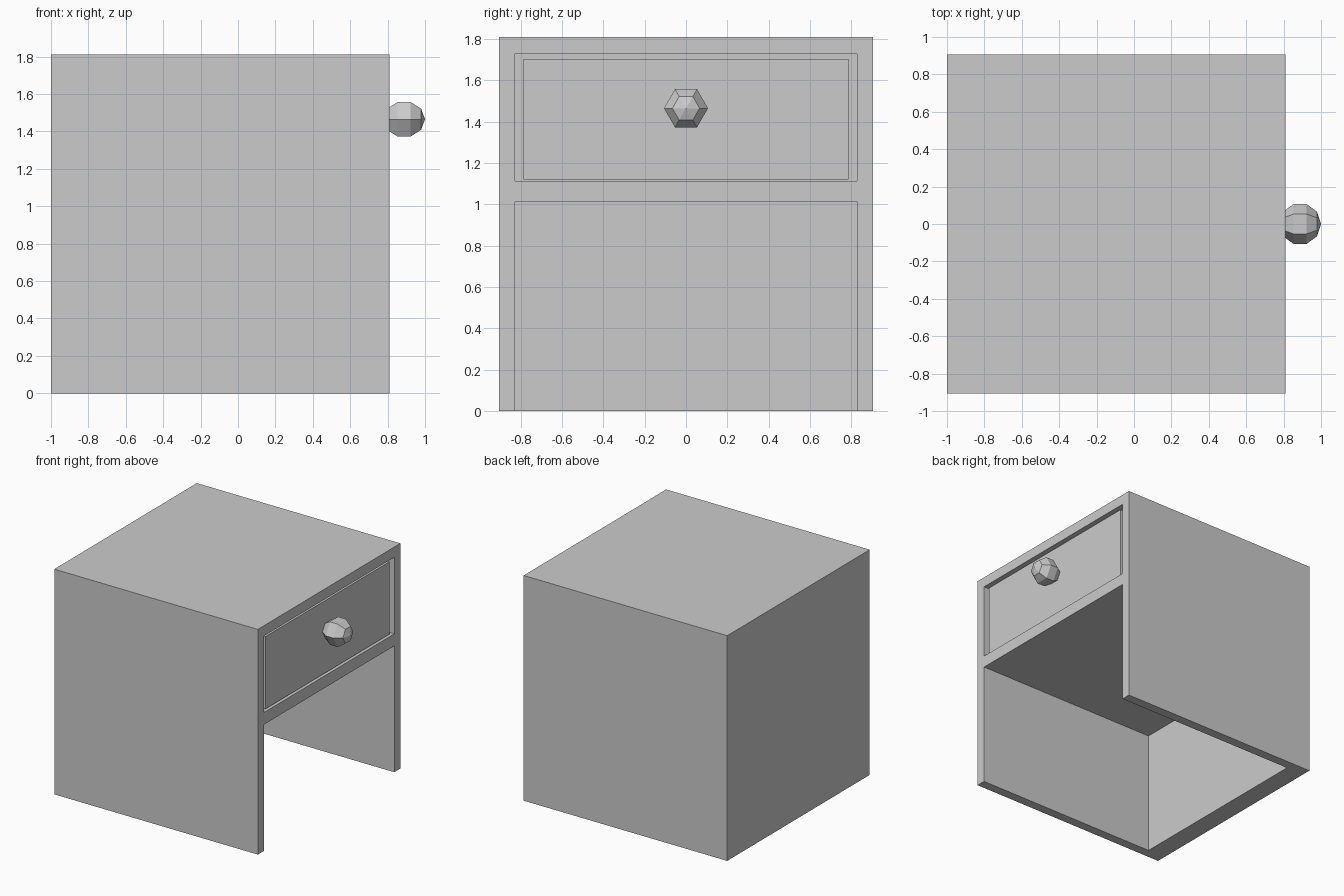
import bpy, bmesh
from math import pi, radians
from mathutils import Matrix, Vector

if "Cube" in bpy.data.objects:
    bpy.data.objects.remove(bpy.data.objects["Cube"])


def box(name, x, y, z):
    """Axis-aligned box from (min, max) ranges."""
    lo, hi = Vector((x[0], y[0], z[0])), Vector((x[1], y[1], z[1]))
    bm = bmesh.new()
    bmesh.ops.create_cube(bm, size=1, matrix=Matrix.Translation((lo + hi) / 2)
                          @ Matrix.Diagonal((*(hi - lo), 1)))
    mesh = bpy.data.meshes.new(name)
    bm.to_mesh(mesh)
    bm.free()
    obj = bpy.data.objects.new(name, mesh)
    bpy.context.collection.objects.link(obj)
    return obj


def carve(obj, x, y, z):
    """Cut a box-shaped hollow out of obj."""
    cutter = box("cutter", x, y, z)
    cutter.hide_render = True
    mod = obj.modifiers.new("carve", 'BOOLEAN')
    mod.operation, mod.solver, mod.object = 'DIFFERENCE', 'EXACT', cutter
    bpy.context.view_layer.objects.active = obj
    bpy.ops.object.modifier_apply(modifier=mod.name)
    bpy.data.objects.remove(cutter)


# Cabinet: solid block with a drawer bay above and an open shelf bay below
cabinet = box("cabinet", (-1, 0.81), (-0.905, 0.905), (0, 1.81))
carve(cabinet, (-0.84, 1), (-0.828, 0.828), (1.112, 1.727))
carve(cabinet, (-0.84, 1), (-0.828, 0.828), (-0.2, 1.015))

# Drawer: slightly recessed front, hollow tray open at the top
drawer = box("drawer", (-0.8, 0.795), (-0.787, 0.787), (1.121, 1.703))
carve(drawer, (-0.74, 0.73), (-0.727, 0.727), (1.18, 2))

# Knob: low-poly six-sided ball with its pole facing outward
bpy.ops.mesh.primitive_uv_sphere_add(segments=6, ring_count=5, radius=0.112,
                                     location=(0.888, 0, 1.465),
                                     rotation=(0, pi / 2, 0))
knob = bpy.context.object
knob.name = "knob"
# Turn the ball about its pole so two corners point sideways
widest = max(abs(v.co.y) for v in knob.data.vertices)
if widest < 0.1:
    knob.data.transform(Matrix.Rotation(radians(30), 4, 'Z'))
